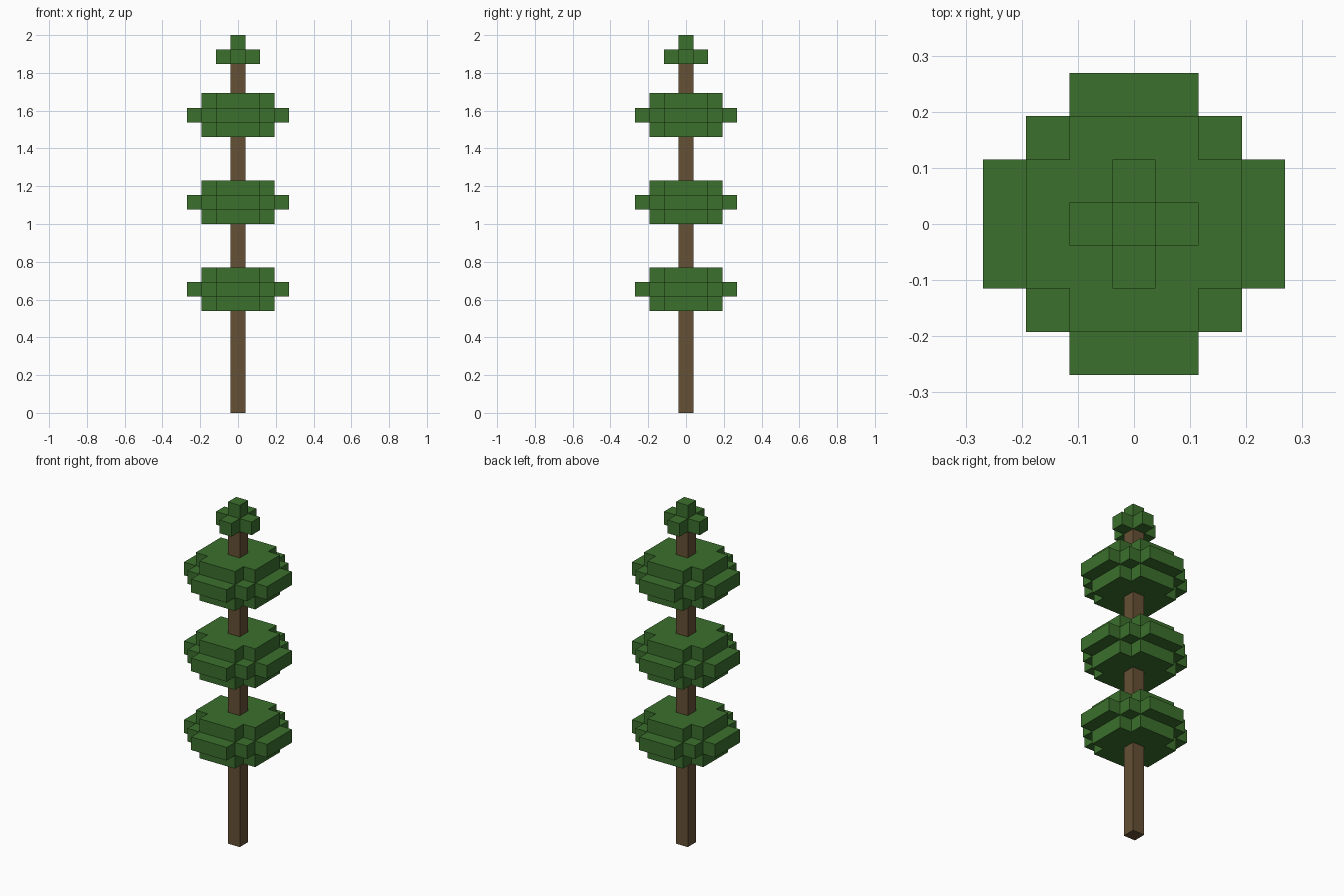
import bpy
import bmesh
import math
from mathutils import Vector

cube = bpy.data.objects.get("Cube")
if cube:
    bpy.data.objects.remove(cube, do_unlink=True)

UNIT = 2 / 26  # edge of one block; the tree is 26 blocks tall


def make_material(name, color):
    mat = bpy.data.materials.new(name)
    mat.use_nodes = True
    mat.diffuse_color = (*color, 1)
    mat.node_tree.nodes["Principled BSDF"].inputs["Base Color"].default_value = (*color, 1)
    return mat


def blocks(name, cells, mat):
    """Outer skin of a set of unit blocks, with flat areas merged."""
    bm = bmesh.new()
    for cell in cells:
        base = Vector(cell) + Vector((0, 0, 0.5))
        for axis in range(3):
            for sign in (-1, 1):
                n = Vector((0, 0, 0))
                n[axis] = sign
                if tuple(int(c) for c in Vector(cell) + n) in cells:
                    continue
                u = Vector((n.y, n.z, n.x))
                v = n.cross(u)
                corners = (-u - v, u - v, u + v, -u + v)
                bm.faces.new([bm.verts.new((base + (n + c) / 2) * UNIT) for c in corners])
    bmesh.ops.remove_doubles(bm, verts=bm.verts, dist=UNIT / 100)
    bmesh.ops.dissolve_limit(bm, angle_limit=math.radians(1), verts=bm.verts, edges=bm.edges)
    mesh = bpy.data.meshes.new(name)
    bm.to_mesh(mesh)
    bm.free()
    mesh.materials.append(mat)
    obj = bpy.data.objects.new(name, mesh)
    bpy.context.collection.objects.link(obj)
    return obj


def slab(width, depth, z):
    """One layer of blocks centred on the trunk."""
    return {(x, y, z)
            for x in range(-(width // 2), width // 2 + 1)
            for y in range(-(depth // 2), depth // 2 + 1)}


def cross(length, width, z):
    return slab(length, width, z) | slab(width, length, z)


bark = make_material("bark_brown", (0.130, 0.082, 0.036))
leaf = make_material("leaf_green", (0.044, 0.162, 0.026))

# Trunk
blocks("trunk", {(0, 0, z) for z in range(24)}, bark)

# Three leaf clusters: wide middle layer between two cross-shaped layers
for label, z in (("lower", 7), ("middle", 13), ("upper", 19)):
    cells = cross(5, 3, z) | cross(7, 3, z + 1) | slab(5, 5, z + 1) | cross(5, 3, z + 2)
    blocks(label + "_foliage", cells, leaf)

# Crown: small cross with a single block on top
blocks("crown_foliage", cross(3, 1, 24) | slab(1, 1, 25), leaf)
